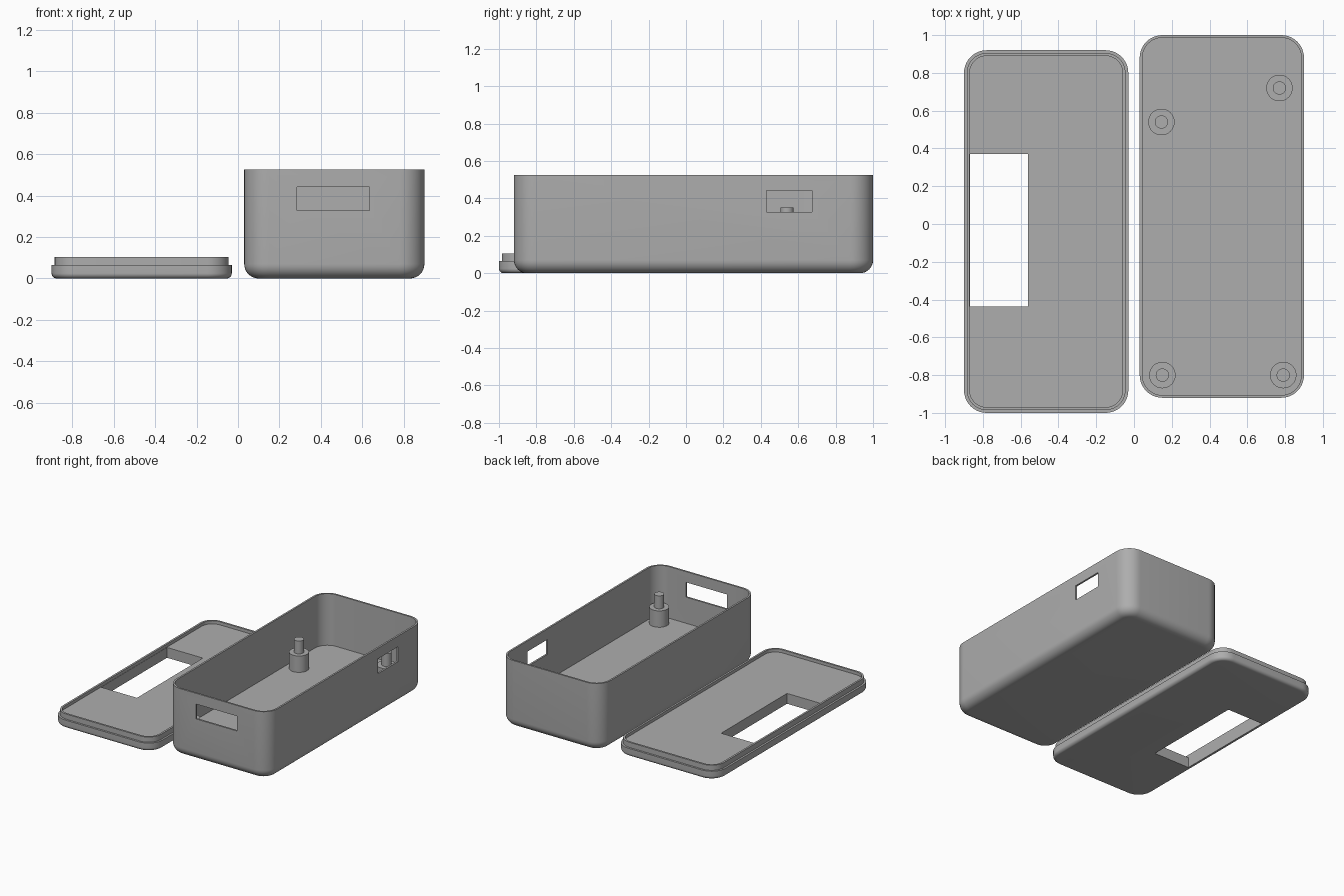
import bpy, bmesh, math

if "Cube" in bpy.data.objects:
    bpy.data.objects.remove(bpy.data.objects["Cube"])

grey = bpy.data.materials.new("plain grey")
grey.diffuse_color = (0.42, 0.42, 0.42, 1)
grey.use_nodes = True
grey.node_tree.nodes["Principled BSDF"].inputs["Base Color"].default_value = grey.diffuse_color


def loft(name, x0, x1, y0, y1, radius, profile, seg=10):
    """Solid from stacked rounded rectangles; profile holds (inset, z) pairs."""
    bm = bmesh.new()
    rings = []
    for inset, z in profile:
        r = max(radius - inset, 0.004)
        ring = []
        for k, (cx, cy) in enumerate([(x1, y1), (x0, y1), (x0, y0), (x1, y0)]):
            sx = 1 if cx == x1 else -1
            sy = 1 if cy == y1 else -1
            px, py = cx - sx * (inset + r), cy - sy * (inset + r)
            for i in range(seg + 1):
                a = math.pi / 2 * (k + i / seg)
                ring.append(bm.verts.new((px + r * math.cos(a), py + r * math.sin(a), z)))
        rings.append(ring)
    n = len(rings[0])
    for low, high in zip(rings, rings[1:]):
        for i in range(n):
            j = (i + 1) % n
            bm.faces.new((low[i], low[j], high[j], high[i]))
    bm.faces.new(rings[0][::-1])
    bm.faces.new(rings[-1])
    bmesh.ops.remove_doubles(bm, verts=bm.verts, dist=1e-5)
    bmesh.ops.recalc_face_normals(bm, faces=bm.faces)
    mesh = bpy.data.meshes.new(name)
    bm.to_mesh(mesh)
    bm.free()
    mesh.materials.append(grey)
    obj = bpy.data.objects.new(name, mesh)
    bpy.context.collection.objects.link(obj)
    return obj


def select(obj):
    bpy.ops.object.select_all(action='DESELECT')
    obj.select_set(True)
    bpy.context.view_layer.objects.active = obj


def cut(obj, lo, hi):
    """Cut a rectangular opening between two corners."""
    bpy.ops.mesh.primitive_cube_add(size=1, location=[(a + b) / 2 for a, b in zip(lo, hi)])
    cutter = bpy.context.object
    cutter.scale = [b - a for a, b in zip(lo, hi)]
    cutter.data.materials.append(grey)
    cutter.hide_render = True
    mod = obj.modifiers.new("opening", 'BOOLEAN')
    mod.operation, mod.object, mod.solver = 'DIFFERENCE', cutter, 'EXACT'
    select(obj)
    bpy.ops.object.modifier_apply(modifier=mod.name)
    bpy.data.objects.remove(cutter)


def smooth(obj):
    select(obj)
    bpy.ops.object.shade_smooth_by_angle(angle=math.radians(30))


def fillet(r, steps=8):
    """Rounded bottom edge as (inset, z) pairs."""
    return [(r - r * math.sin(t), r - r * math.cos(t))
            for t in (math.pi / 2 * i / steps for i in range(steps + 1))]


# Open box with rounded bottom edge, thin walls and cable openings
WALL, FLOOR, RIM = 0.014, 0.125, 0.525
case = loft("case_body", 0.03, 0.90, -0.92, 1.0, 0.12,
            fillet(0.07) + [(0, RIM), (WALL, RIM), (WALL, FLOOR)])
cut(case, (0.285, -1.0, 0.327), (0.635, -0.85, 0.442))
cut(case, (0.85, 0.43, 0.327), (0.95, 0.675, 0.442))
smooth(case)

# Four stepped mounting posts on the case floor
for i, (x, y) in enumerate([(0.145, 0.54), (0.77, 0.72), (0.15, -0.80), (0.79, -0.80)]):
    R, PIN = 0.07, 0.035
    post = loft(f"mounting_post_{i + 1}", x - R, x + R, y - R, y + R, R,
                [(0, FLOOR - 0.01), (0, 0.252), (R - PIN, 0.252), (R - PIN, 0.352)], 8)
    smooth(post)

# Lid with stepped plug, shallow recess and display opening
lid = loft("lid", -0.90, -0.03, -1.0, 0.92, 0.12,
           fillet(0.025) + [(0, 0.064), (0.015, 0.064), (0.015, 0.104),
                            (0.03, 0.104), (0.03, 0.08)])
cut(lid, (-0.868, -0.437, -0.1), (-0.56, 0.37, 0.2))
smooth(lid)
